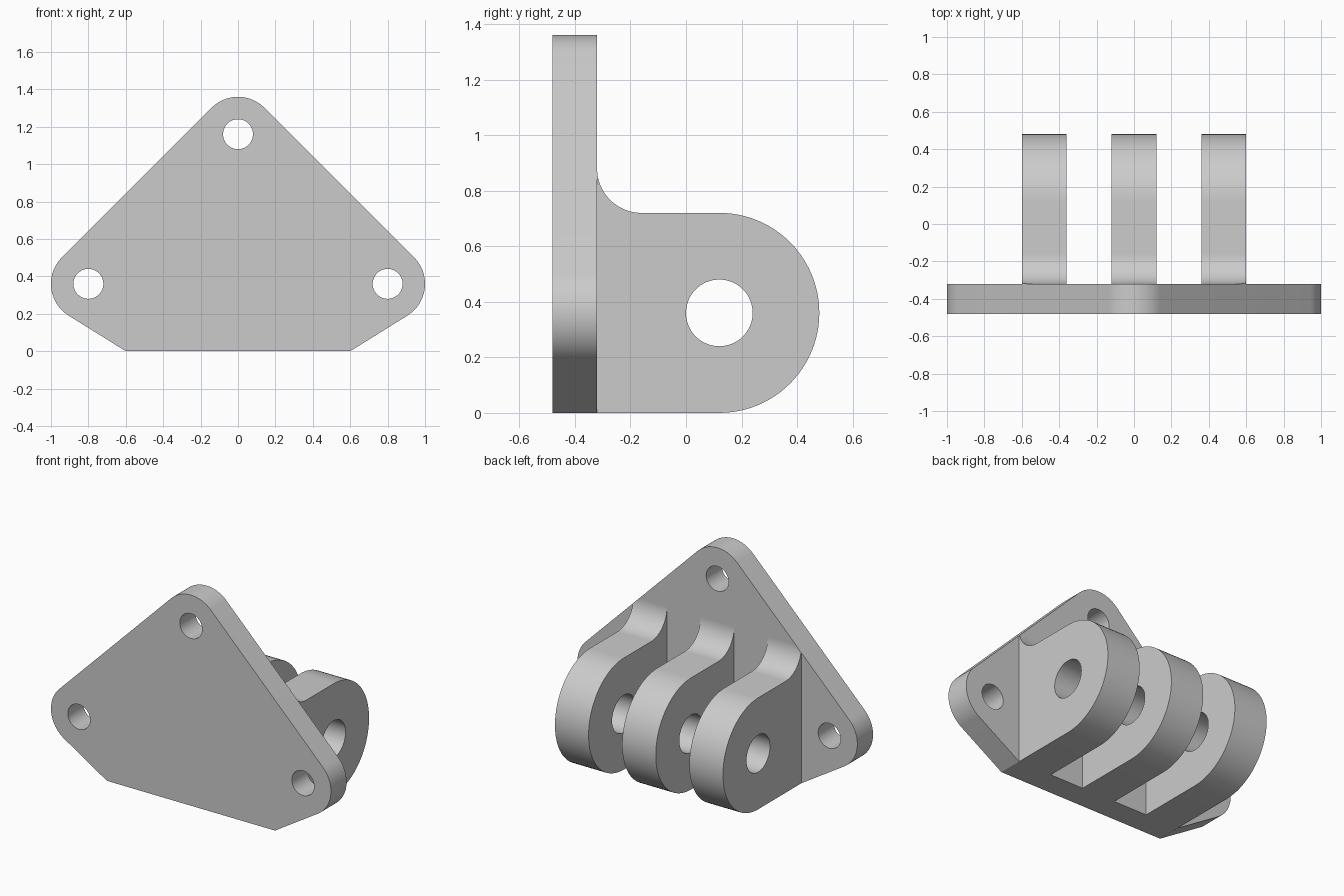
import bpy, bmesh
from math import sin, cos, radians, sqrt
from mathutils import Vector, Matrix

cube = bpy.data.objects.get("Cube")
if cube:
    bpy.data.objects.remove(cube, do_unlink=True)

grey = bpy.data.materials.new("plain grey")
grey.use_nodes = True
grey.diffuse_color = (0.6, 0.6, 0.6, 1)
grey.node_tree.nodes["Principled BSDF"].inputs["Base Color"].default_value = (0.6, 0.6, 0.6, 1)


def arc(cx, cy, r, start, end, steps=24):
    """Points along an arc, angles in degrees."""
    angles = [radians(start + (end - start) * i / steps) for i in range(steps + 1)]
    return [(cx + r * cos(a), cy + r * sin(a)) for a in angles]


def circle(cx, cy, r):
    return arc(cx, cy, r, 0, 360, 64)[:-1]


def slab(name, outline, holes, thickness, matrix, clip=None):
    """Extrude a 2D outline with holes, then place it with a matrix."""
    curve = bpy.data.curves.new(name + " profile", "CURVE")
    curve.dimensions = "2D"
    curve.fill_mode = "BOTH"
    curve.extrude = thickness / 2
    for loop in [outline] + holes:
        spline = curve.splines.new("POLY")
        spline.points.add(len(loop) - 1)
        for point, (u, v) in zip(spline.points, loop):
            point.co = (u, v, 0, 1)
        spline.use_cyclic_u = True
    helper = bpy.data.objects.new(name + " helper", curve)
    bpy.context.collection.objects.link(helper)
    graph = bpy.context.evaluated_depsgraph_get()
    mesh = bpy.data.meshes.new_from_object(helper.evaluated_get(graph))
    bpy.data.objects.remove(helper, do_unlink=True)
    bpy.data.curves.remove(curve)

    bm = bmesh.new()
    bm.from_mesh(mesh)
    bm.transform(matrix)
    bmesh.ops.remove_doubles(bm, verts=bm.verts, dist=0.0001)
    if clip:
        cut = bmesh.ops.bisect_plane(bm, geom=bm.verts[:] + bm.edges[:] + bm.faces[:],
                                     plane_co=clip[0], plane_no=clip[1], clear_outer=True)
        edges = [e for e in cut["geom_cut"] if isinstance(e, bmesh.types.BMEdge)]
        if edges:
            bmesh.ops.holes_fill(bm, edges=edges, sides=0)
    bmesh.ops.recalc_face_normals(bm, faces=bm.faces)
    bm.to_mesh(mesh)
    bm.free()

    mesh.name = name
    mesh.materials.clear()
    mesh.materials.append(grey)
    obj = bpy.data.objects.new(name, mesh)
    bpy.context.collection.objects.link(obj)
    bpy.ops.object.select_all(action="DESELECT")
    obj.select_set(True)
    bpy.context.view_layer.objects.active = obj
    bpy.ops.object.shade_smooth_by_angle(angle=radians(25))
    return obj


# Mounting plate: rounded triangle with a flat foot and three bolt holes
right_half = [(0.6, 0)] + arc(0.8, 0.36, 0.2, -58.1, 45)
left_half = [(-x, z) for x, z in reversed(right_half)]
plate_outline = right_half + arc(0, 1.16, 0.2, 45, 135) + left_half
bolt_holes = [circle(x, z, 0.08) for x, z in ((0, 1.16), (0.8, 0.36), (-0.8, 0.36))]
upright = Matrix(((1, 0, 0, 0), (0, 0, 1, -0.40), (0, 1, 0, 0), (0, 0, 0, 1)))
slab("mounting_plate", plate_outline, bolt_holes, 0.16, upright)

# Three hinge lugs: rounded end, pin hole and a fillet up to the plate
lug_outline = ([(-0.32, 0)] + arc(0.12, 0.36, 0.36, -90, 90, 48)
               + arc(-0.16, 0.88, 0.16, 270, 180))
for name, x in (("right_lug", -0.48), ("middle_lug", 0), ("left_lug", 0.48)):
    sideways = Matrix(((0, 0, 1, x), (1, 0, 0, 0), (0, 1, 0, 0), (0, 0, 0, 1)))
    # outer lugs are trimmed flush with the sloping plate edge
    side = (x > 0) - (x < 0)
    clip = (Vector((0, 0, 1.16 + 0.2 * sqrt(2))), Vector((side, 0, 1))) if side else None
    slab(name, lug_outline, [circle(0.12, 0.36, 0.12)], 0.24, sideways, clip)
